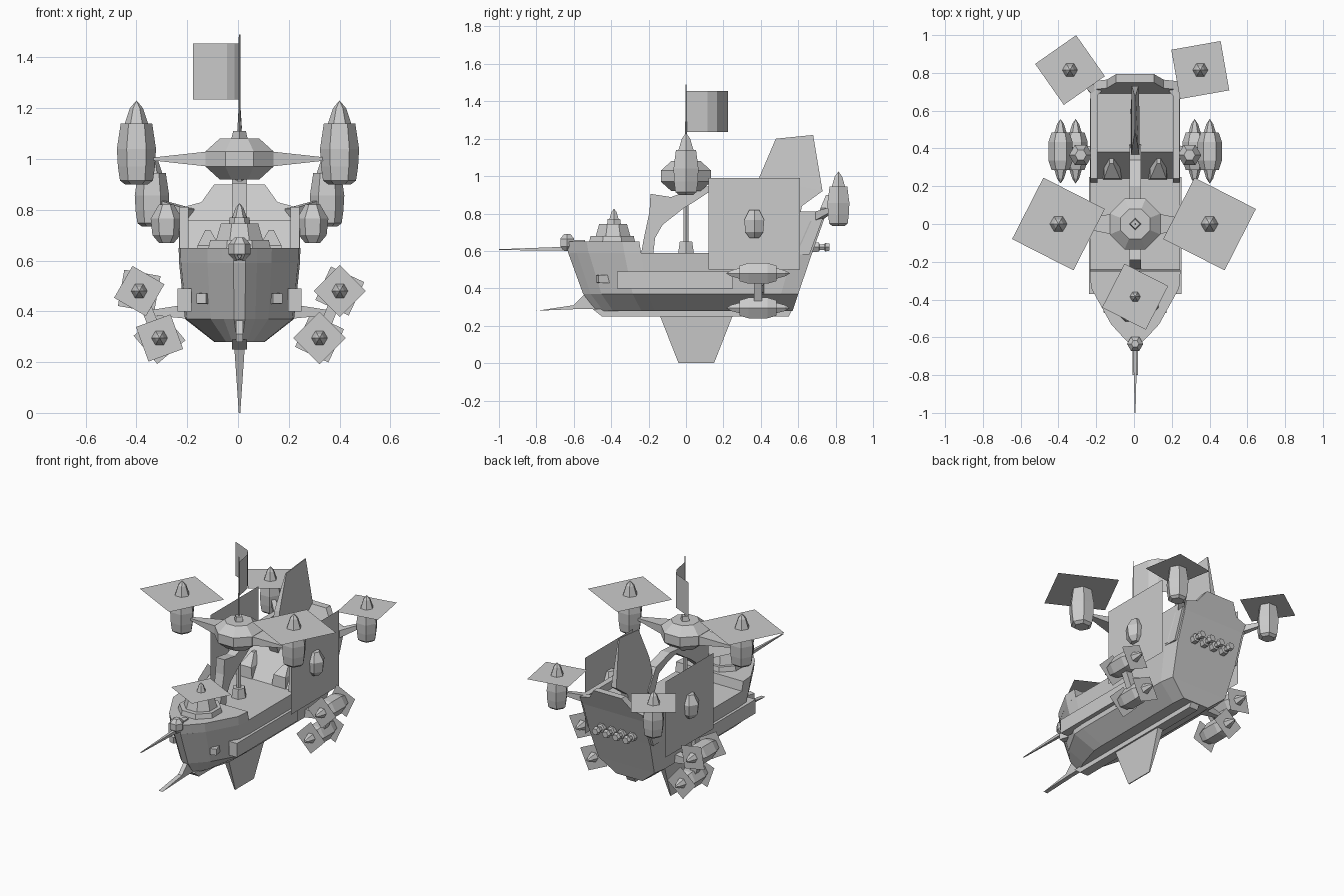
import bpy, bmesh, math
from mathutils import Vector

cube = bpy.data.objects.get("Cube")
if cube:
    bpy.data.objects.remove(cube, do_unlink=True)

GREY = (0.6, 0.6, 0.6, 1)
mat = bpy.data.materials.new("plain_grey")
mat.use_nodes = True
mat.diffuse_color = GREY
mat.node_tree.nodes["Principled BSDF"].inputs["Base Color"].default_value = GREY

SIDES = (("left", 1), ("right", -1))
MID = 0.006  # centreline of the ship


def finish(name, bm):
    bmesh.ops.remove_doubles(bm, verts=bm.verts, dist=0.0005)
    bmesh.ops.recalc_face_normals(bm, faces=bm.faces)
    bmesh.ops.translate(bm, verts=bm.verts, vec=(MID, 0, 0))
    me = bpy.data.meshes.new(name)
    bm.to_mesh(me)
    bm.free()
    me.materials.append(mat)
    ob = bpy.data.objects.new(name, me)
    bpy.context.collection.objects.link(ob)
    return ob


def loft(name, rings):
    """Skin a stack of closed rings and cap both ends."""
    bm = bmesh.new()
    rows = [[bm.verts.new(p) for p in ring] for ring in rings]
    n = len(rows[0])
    for a, b in zip(rows, rows[1:]):
        for i in range(n):
            j = (i + 1) % n
            bm.faces.new((a[i], a[j], b[j], b[i]))
    bm.faces.new(rows[0])
    bm.faces.new(rows[-1])
    return finish(name, bm)


def lathe(name, profile, loc, sides=6, along="z", phase=0.0):
    rings = []
    for r, h in profile:
        ring = []
        for i in range(sides):
            a = phase + math.tau * i / sides
            u, v = max(r, 0.0006) * math.cos(a), max(r, 0.0006) * math.sin(a)
            ring.append(Vector(loc) + Vector((u, v, h) if along == "z" else (u, h, v)))
        rings.append(ring)
    return loft(name, rings)


def beam(name, p0, p1, r0, r1, sides=4):
    p0, p1 = Vector(p0), Vector(p1)
    q = (p1 - p0).to_track_quat("Z", "Y")
    angles = [math.tau * (i + 0.5) / sides for i in range(sides)]
    return loft(name, [[p + q @ Vector((r * math.cos(a), r * math.sin(a), 0)) for a in angles]
                       for p, r in ((p0, r0), (p1, r1))])


def slab(name, outline, x0, x1):
    """Side outline in y, z extruded from x0 to x1."""
    return loft(name, [[(x, y, z) for y, z in outline] for x in (x0, x1)])


def face(name, points):
    bm = bmesh.new()
    bm.faces.new([bm.verts.new(p) for p in points])
    return finish(name, bm)


def sheet(name, loc, size, angle, along="z"):
    """Thin square rotor sheet."""
    pts = []
    for i in range(4):
        a = math.radians(angle) + math.tau * (i + 0.5) / 4
        u, v = size * math.cos(a) / math.sqrt(2), size * math.sin(a) / math.sqrt(2)
        pts.append(Vector(loc) + Vector((u, v, 0) if along == "z" else (u, 0, v)))
    return face(name, pts)


def ship_rings(levels, plan):
    """Rings of a boat-shaped plan; level = z, half width, bow y, stern y."""
    rings = []
    for z, w, y0, y1 in levels:
        side = [(w * f, y0 + (y1 - y0) * t, z) for t, f in plan]
        rings.append(side + [(-x, y, h) for x, y, h in reversed(side)])
    return rings


# Hull, keel, raised bow and stern castle
HULL_PLAN = [(0, 0.1), (0.035, 0.29), (0.085, 0.53), (0.23, 0.97), (0.3, 1), (0.92, 1), (1, 0.93)]
loft("hull", ship_rings([(0.28, 0.1, -0.48, 0.57), (0.37, 0.215, -0.55, 0.6),
                         (0.59, 0.238, -0.63, 0.675)], HULL_PLAN))
slab("keel", [(-0.45, 0.25), (0.55, 0.25), (0.57, 0.29), (-0.5, 0.29)], -0.03, 0.03)
BOW_PLAN = [(0, 0.1), (0.12, 0.29), (0.28, 0.53), (0.77, 0.97), (1, 1)]
loft("bow_deck", ship_rings([(0.59, 0.238, -0.63, -0.24), (0.65, 0.24, -0.64, -0.25)], BOW_PLAN))
STERN_PLAN = [(0, 1), (0.8, 1), (1, 0.92)]
loft("stern_castle", ship_rings([(0.59, 0.238, 0.24, 0.675), (0.76, 0.238, 0.38, 0.735)], STERN_PLAN))
transom = [(0.22, 0.74), (0.225, 0.81), (0.15, 0.83), (0.1, 0.9)]
transom += [(-x, z) for x, z in reversed(transom)]
loft("transom_crest", [[(x, 0.735 + (z - 0.76) * 0.42 + d, z) for x, z in transom] for d in (-0.045, 0)])

# Forward turret tiers
lathe("turret_base", [(0.135, 0.64), (0.125, 0.68)], (0, -0.395, 0), 8, phase=math.pi / 8)
lathe("turret_top", [(0.1, 0.68), (0.08, 0.745)], (0, -0.39, 0), 8, phase=math.pi / 8)

# Bowsprit, figurehead and ram
lathe("figurehead", [(0.02, -0.045), (0.043, -0.02), (0.043, 0.02), (0.02, 0.045)], (0, -0.635, 0.645))
beam("figurehead_neck", (0, -0.63, 0.64), (0, -0.54, 0.64), 0.025, 0.025)
beam("bowsprit", (0, -0.62, 0.612), (0, -1, 0.607), 0.016, 0.003)
slab("ram", [(-0.8, 0.28), (-0.6, 0.31), (-0.53, 0.38), (-0.47, 0.29), (-0.56, 0.29)], -0.014, 0.014)

# Keel fin, thinning toward the bottom
loft("keel_fin", [[(-w, y0, z), (w, y0, z), (w, y1, z), (-w, y1, z)]
                  for z, w, y0, y1 in ((0, 0.003, -0.04, 0.15), (0.28, 0.022, -0.15, 0.26))])

# Mast, hub and flag
lathe("mast_base", [(0.05, 0.58), (0.038, 0.65)], (0, 0, 0))
lathe("mast", [(0.015, 0.6), (0.015, 0.95)], (0, 0, 0))
lathe("hub", [(0.085, 0.92), (0.145, 0.97), (0.145, 1.03), (0.085, 1.08)], (0, 0, 0), 8, phase=math.pi / 8)
lathe("hub_cap", [(0.032, 1.08), (0.025, 1.11)], (0, 0, 0), 4)
lathe("flagpole", [(0.005, 1.1), (0.003, 1.49)], (0, 0, 0), 4)
bm = bmesh.new()
cols = [[bm.verts.new((x, y, z)) for z in (1.235, 1.455)]
        for x, y in ((0, 0), (-0.02, 0.115), (-0.05, 0.165), (-0.183, 0.225))]
for a, b in zip(cols, cols[1:]):
    bm.faces.new((a[0], b[0], b[1], a[1]))
finish("flag", bm)

# Arched spine from deck to castle, and the tapered tail fin
path = [((-0.24, 0.585), (-0.175, 0.585)), ((-0.225, 0.67), (-0.165, 0.67)),
        ((-0.195, 0.81), (-0.125, 0.74)), ((-0.19, 0.905), (-0.01, 0.83)), ((-0.08, 0.888), (0.04, 0.86)),
        ((0.06, 0.94), (0.13, 0.92)), ((0.2, 0.95), (0.22, 0.9)),
        ((0.34, 0.91), (0.31, 0.86)), ((0.42, 0.78), (0.37, 0.72))]
loft("arched_spine", [[(-0.03, *a), (0.03, *a), (0.03, *b), (-0.03, *b)] for a, b in path])
loft("tail_fin", [[(-w, *a), (w, *a), (w, *b), (-w, *b)] for w, a, b in (
    (0.024, (0.36, 0.75), (0.6, 0.75)), (0.022, (0.37, 0.9), (0.62, 0.84)),
    (0.018, (0.39, 0.99), (0.73, 0.92)), (0.003, (0.48, 1.2), (0.68, 1.22)))])

# Upright rotor engine: barrel, sheet and spinner
BARREL = [(0.045, -0.24), (0.065, -0.225), (0.073, -0.17), (0.077, -0.1), (0.062, 0)]
SPINNER = [(0.046, 0), (0.026, 0.06), (0, 0.09)]


def engine(name, loc, scale, size, angle):
    lathe(name + "_barrel", [(r * scale, h * scale) for r, h in BARREL], loc)
    lathe(name + "_spinner", [(r * scale, h * scale) for r, h in SPINNER], loc)
    sheet(name + "_rotor", loc, size, angle)


engine("front_engine", (0, -0.385, 0.77), 0.62, 0.26, -27)

for side, s in SIDES:
    # Main and rear engines on arms
    engine(side + "_main_engine", (s * 0.4 - MID, 0, 1.14), 1, 0.365, -27)
    loft(side + "_main_arm", [[(s * x, -w, 1 - h), (s * x, w, 1 - h), (s * x, w, 1 + h), (s * x, -w, 1 + h)]
                              for x, w, h in ((0.12, 0.055, 0.03), (0.34, 0.012, 0.006))])
    engine(side + "_rear_engine", (s * 0.345, 0.815, 0.945), 0.88, 0.265, 10 if s > 0 else -55)
    beam(side + "_rear_arm", (s * 0.2, 0.69, 0.78), (s * 0.32, 0.8, 0.83), 0.035, 0.015)

    # Large side panel with a barrel set into it
    face(side + "_side_panel", [(s * 0.288, y, z) for y, z in
                                ((0.12, 0.5), (0.61, 0.5), (0.61, 0.99), (0.12, 0.99))])
    lathe(side + "_side_barrel", [(0.03, -0.075), (0.055, -0.045), (0.062, 0.02), (0.03, 0.075)],
          (s * 0.288, 0.365, 0.745))

    # Paired horizontal engines with a sheet at each end
    beam(side + "_lower_arm", (s * 0.18, 0.39, 0.4), (s * 0.36, 0.39, 0.395), 0.045, 0.012)
    beam(side + "_engine_strut", (s * 0.325, 0.385, 0.31), (s * 0.385, 0.385, 0.46), 0.03, 0.03)
    for level, x, z, turn in (("upper", 0.395, 0.48, -30 if s < 0 else 45),
                              ("lower", 0.315, 0.295, 20 if s < 0 else 45)):
        pos = Vector((s * x, 0.385, z))
        name = side + "_" + level + "_pod"
        lathe(name, [(0.047, -0.1), (0.064, -0.05), (0.064, 0.05), (0.047, 0.1)], pos, along="y")
        for end, e in (("front", -1), ("back", 1)):
            tip = pos + Vector((0, e * 0.1, 0))
            lathe(name + "_" + end + "_spinner", [(0.032, 0), (0.018, e * 0.045), (0, e * 0.07)], tip, along="y")
            sheet(name + "_" + end + "_rotor", tip, 0.145, turn + (20 if e > 0 else 0), "y")

    # Side rail, bulwarks, bow port and castle bays
    slab(side + "_side_rail", [(-0.37, 0.4), (0.25, 0.4), (0.25, 0.49), (-0.37, 0.49)], s * 0.19, s * 0.245)
    slab(side + "_stern_bulwark", [(0.22, 0.58), (0.66, 0.58), (0.745, 0.81), (0.24, 0.81)],
         s * 0.2, s * 0.236)
    beam(side + "_bow_port", (s * 0.125, -0.4, 0.45), (s * 0.15, -0.475, 0.45), 0.032, 0.028)
    loft(side + "_castle_bay", [[(s * x0, y0, z), (s * x1, y0, z), (s * x1, y1, z), (s * x0, y1, z)]
                                for x0, x1, y0, y1, z in ((0.07, 0.17, 0.235, 0.38, 0.585),
                                                          (0.08, 0.165, 0.24, 0.38, 0.66),
                                                          (0.115, 0.135, 0.32, 0.38, 0.72))])

    # Stern cannons
    for i, x in enumerate((0.036, 0.109)):
        lathe(f"{side}_cannon_{i}", [(0.03, -0.1), (0.028, 0.02), (0.017, 0.025), (0.019, 0.05),
                                     (0.027, 0.055), (0.021, 0.078)], (s * x, 0.69, 0.62), along="y")
